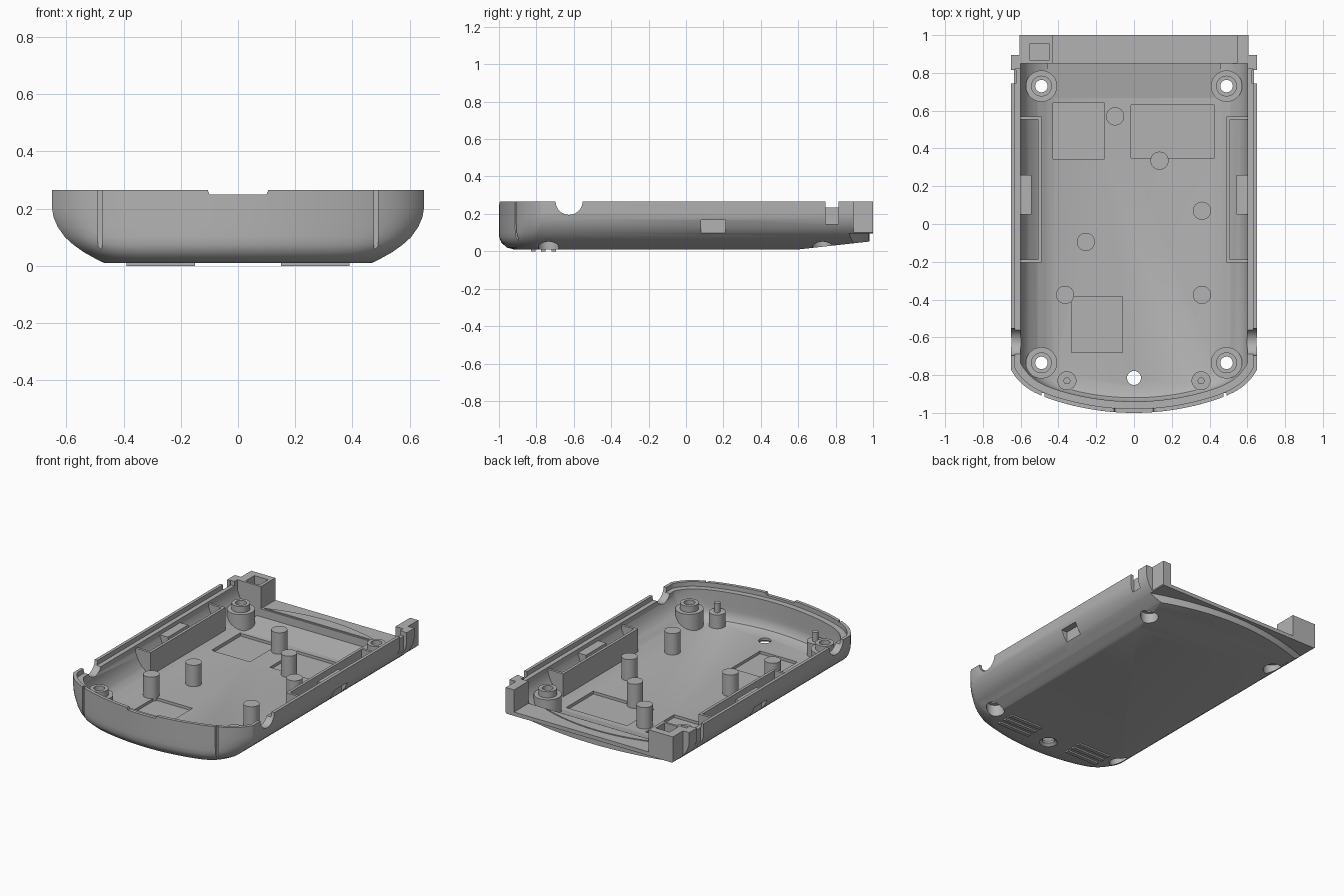
import bpy, bmesh, math
from mathutils import Matrix

if "Cube" in bpy.data.objects:
    bpy.data.objects.remove(bpy.data.objects["Cube"])

plastic = bpy.data.materials.new("grey_plastic")
plastic.use_nodes = True
GREY = (0.45, 0.45, 0.45, 1)
plastic.diffuse_color = GREY
plastic.node_tree.nodes["Principled BSDF"].inputs["Base Color"].default_value = GREY


def finish(name, bm):
    bmesh.ops.recalc_face_normals(bm, faces=bm.faces)
    mesh = bpy.data.meshes.new(name)
    bm.to_mesh(mesh)
    bm.free()
    obj = bpy.data.objects.new(name, mesh)
    bpy.context.collection.objects.link(obj)
    mesh.materials.append(plastic)
    return obj


def loft(name, rings):
    """Closed solid through rings of equal point count."""
    bm = bmesh.new()
    rows = [[bm.verts.new(p) for p in ring] for ring in rings]
    n = len(rows[0])
    for a, b in zip(rows, rows[1:]):
        for i in range(n):
            j = (i + 1) % n
            bm.faces.new((a[i], a[j], b[j], b[i]))
    bm.faces.new(rows[0])
    bm.faces.new(rows[-1])
    return finish(name, bm)


def box(name, x, y, z):
    return loft(name, [[(x[0], y[0], k), (x[1], y[0], k), (x[1], y[1], k), (x[0], y[1], k)] for k in z])


def turned(name, x, y, profile, n=40):
    """Round part from (radius, height) steps."""
    return loft(name, [[(x + r * math.cos(2 * math.pi * i / n), y + r * math.sin(2 * math.pi * i / n), z)
                        for i in range(n)] for r, z in profile])


def boolean(obj, tool, op="DIFFERENCE", keep=False):
    mod = obj.modifiers.new("cut", "BOOLEAN")
    mod.operation, mod.solver, mod.object = op, "EXACT", tool
    bpy.context.view_layer.update()
    graph = bpy.context.evaluated_depsgraph_get()
    mesh = bpy.data.meshes.new_from_object(obj.evaluated_get(graph))
    obj.modifiers.clear()
    obj.data = mesh
    if not keep:
        bpy.data.objects.remove(tool)


def cut_box(obj, x, y, z):
    boolean(obj, box("cutter", x, y, z))


def outline(w, inset, z, back, n=40):
    """Plan shape: bowed front, rounded front corners, straight sides and back."""
    pts = []
    for i in range(n + 1):
        t = -math.cos(math.pi * i / n)
        x = w * t
        pts.append((x, -1 + inset + x * x / 2.7 + 0.07 * abs(t) ** 12, z))
    return pts + [(w, back, z), (-w, back, z)]


def fillet(z, z0, r):
    d = max(0, r - (z - z0))
    return r - math.sqrt(r * r - d * d)


# Outer body
section = [(.47, .01), (.49, .02), (.54, .048), (.575, .073), (.605, .1),
           (.63, .135), (.645, .17), (.65, .2), (.65, .265)]
shell = loft("case_shell", [outline(w, fillet(z, .01, .08), z, 1) for w, z in section])

# Rising underside and bowed undercut at the back
boolean(shell, loft("cutter", [[(x, .6, -.1), (x, .6, .01), (x, 1.05, .06), (x, 1.05, -.1)] for x in (-1, 1)]))
bow = [(i * .07, .98 - .3 * (i * .07) ** 2) for i in range(-10, 11)] + [(.7, 1.1), (-.7, 1.1)]
boolean(shell, loft("cutter", [[(x, y, z) for x, y in bow] for z in (-.1, .095)]))
for s in (-1, 1):
    cut_box(shell, sorted((s * .605, s * .8)), (.895, 1.1), (-.1, .4))
hull = shell.copy()
hull.data = shell.data.copy()
hull.name = "hull_helper"
bpy.context.collection.objects.link(hull)
hull.hide_render = True

# Cavity and stepped rim
inner = [(.42, .04), (.46, .055), (.51, .08), (.555, .115), (.58, .15), (.6, .2), (.6, .4)]
boolean(shell, loft("cutter", [outline(w, .06 + fillet(z, .04, .06), z, .85) for w, z in inner]))
boolean(shell, loft("cutter", [outline(.63, .022, z, .82) for z in (.235, .4)]))

# Back opening, corner pocket and front notch
cut_box(shell, (-.43, .545), (.83, 1.1), (.12, .4))
cut_box(shell, (-.55, -.45), (.865, .955), (.1, .4))
boolean(shell, loft("cutter", [[(-.1, y, .25), (.1, y, .25), (.12, y, .3), (-.12, y, .3)] for y in (-1.1, -.9)]))

# Side notches, latch windows, round side openings, front seams
for s in (-1, 1):
    cut_box(shell, sorted((s * .626, s * .8)), (.745, .815), (.145, .4))
    cut_box(shell, sorted((s * .565, s * .8)), (.08, .21), (.097, .168))
    cut_box(shell, sorted((s * .475, s * .49)), (-1.1, -.895), (.02, .4))
    port = turned("cutter", 0, 0, [(.072, -.15), (.072, .15)])
    port.data.transform(Matrix.Translation((s * .65, -.625, .267)) @ Matrix.Rotation(math.pi / 2, 4, "Y"))
    boolean(shell, port)

# Floor recesses and drain hole
for x, y in (((-.43, -.155), (.345, .64)), ((-.015, .425), (.35, .63)), ((-.33, -.06), (-.68, -.385))):
    cut_box(shell, x, y, (.022, .1))
boolean(shell, turned("cutter", 0, -.815, [(.055, -.01), (.055, .01), (.037, .025), (.037, .1)]))

# Sloped floor at the back
rear_floor = loft("rear_floor", [[(x, .66, .039), (x, .86, .07), (x, .86, .039)] for x in (-.46, .46)])
parts = [shell, rear_floor]

# Screw bosses
for sx in (-1, 1):
    for y in (.73, -.735):
        x = sx * .49
        boss = turned("screw_boss", x, y, [(.083, 0), (.083, .15), (.055, .15), (.055, .19)])
        boolean(boss, hull, "INTERSECT", keep=True)
        bore = [(.055, -.1), (.055, .085), (.033, .085), (.033, .3)]
        for obj in (boss, shell, rear_floor):
            boolean(obj, turned("cutter", x, y, bore))
        parts.append(boss)

# Support posts
for x, y in ((-.1, .57), (.135, .335), (.36, .07), (-.255, -.095), (-.365, -.375), (.36, -.375)):
    parts.append(turned("support_post", x, y, [(.048, .021), (.048, .18)]))

for s in (-1, 1):
    # Locating pegs
    peg = turned("locating_peg", s * .355, -.83, [(.05, .03), (.05, .13), (.018, .13), (.018, .19)])
    boolean(peg, hull, "INTERSECT", keep=True)
    parts.append(peg)
    # Latch brackets
    wall = sorted((s * .49, s * .508))
    parts.append(box("bracket_wall", wall, (-.205, .57), (.036, .22)))
    for y in (-.205, .553):
        end = box("bracket_end", sorted((s * .5, s * .615)), (y, y + .017), (.036, .22))
        boolean(end, hull, "INTERSECT", keep=True)
        parts.append(end)
    latch = box("latch_block", sorted((s * .542, s * .602)), (.05, .26), (.06, .21))
    boolean(latch, hull, "INTERSECT", keep=True)
    parts.append(latch)
    # Foot ridges under the front
    for y in (-.83, -.775, -.72):
        parts.append(box("foot_ridge", sorted((s * .15, s * .39)), (y, y + .025), (0, .014)))

# Bowed step on the back sill
step = [(i * .041, .935 - .44 * (i * .041) ** 2) for i in range(-10, 11)]
parts.append(loft("sill_step", [[(x, y, z) for x, y in step] for z in (.115, .126)]))

bpy.data.objects.remove(hull)
bpy.ops.object.select_all(action="DESELECT")
for obj in parts:
    obj.select_set(True)
bpy.context.view_layer.objects.active = shell
bpy.ops.object.shade_smooth_by_angle(angle=math.radians(30))
